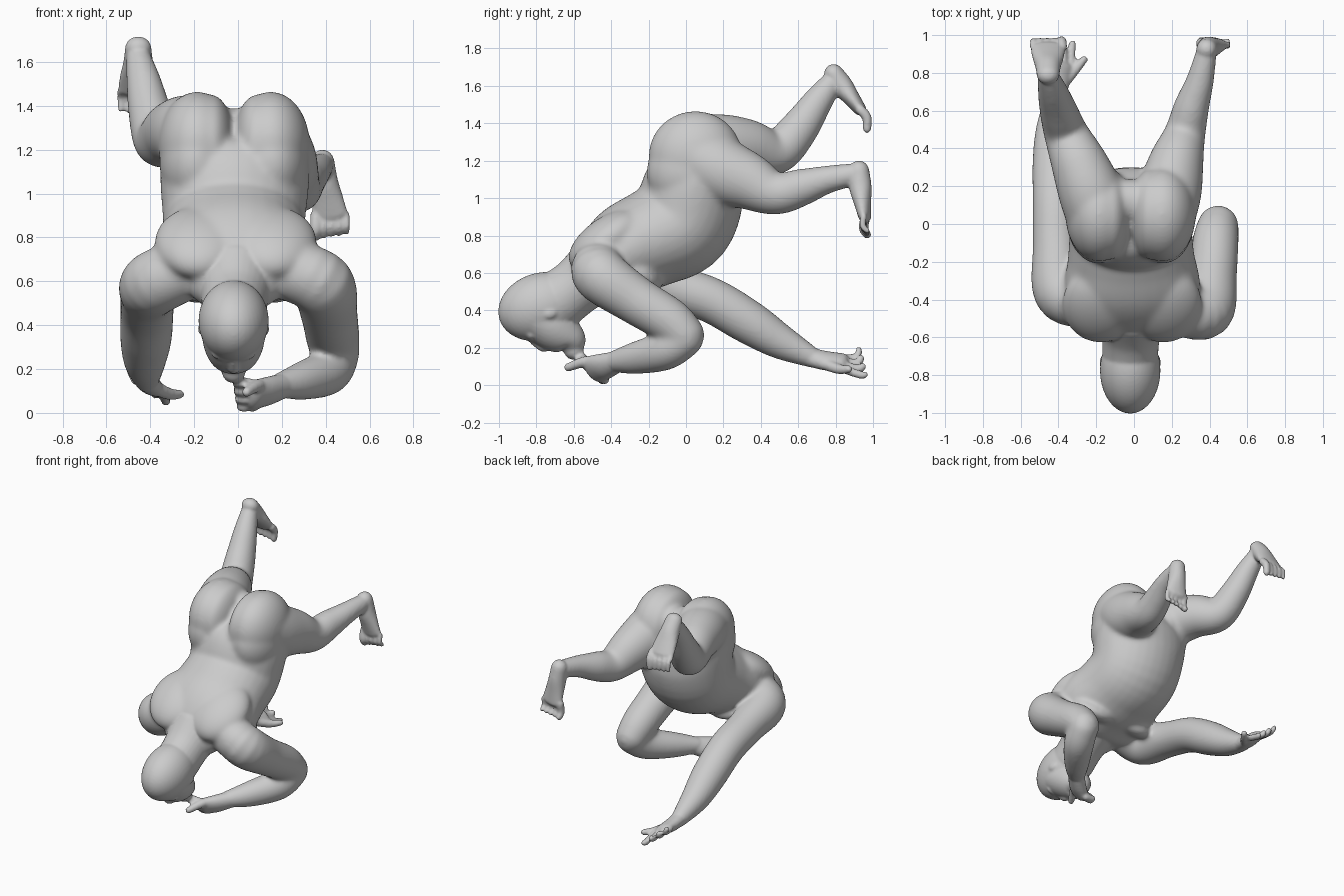
import bpy, bmesh
from math import sin, cos, pi
from mathutils import Vector, Matrix, Euler

bm = bmesh.new()
X = Vector((1, 0, 0))


def catmull(p, steps):
    """Smooth interpolation of (x, y, z, half width, half depth) stations."""
    out = []
    for i in range(len(p) - 1):
        a, b, c, d = p[max(i - 1, 0)], p[i], p[i + 1], p[min(i + 2, len(p) - 1)]
        for s in range(steps):
            t = s / steps
            out.append([0.5 * (2 * q1 + (q2 - q0) * t + (2 * q0 - 5 * q1 + 4 * q2 - q3) * t * t
                               + (3 * q1 - q0 - 3 * q2 + q3) * t ** 3)
                        for q0, q1, q2, q3 in zip(a, b, c, d)])
    return out + [list(p[-1])]


def sweep(pts, ref=X, steps=6, n=32):
    """Closed round-ended tube with elliptical sections along the stations."""
    pts = [tuple(p) if len(p) == 5 else (*p, p[3]) for p in pts]
    st = catmull(pts, steps)
    pos = [Vector(s[:3]) for s in st]
    tan = [(pos[min(i + 1, len(pos) - 1)] - pos[max(i - 1, 0)]).normalized() for i in range(len(pos))]
    rings = [(pos[i], tan[i], st[i][3], st[i][4]) for i in range(len(st))]

    def cap(ring, sign):
        c, t, w, d = ring
        return [(c + t * sign * min(w, d) * sin(a), t, w * cos(a), d * cos(a)) for a in (0.4, 0.8, 1.15, 1.45)]
    rings = cap(rings[0], -1)[::-1] + rings + cap(rings[-1], 1)
    loops = []
    for c, t, w, d in rings:
        u = (ref - t * ref.dot(t)).normalized()
        v = t.cross(u)
        loops.append([bm.verts.new(c + u * w * cos(2 * pi * k / n) + v * d * sin(2 * pi * k / n)) for k in range(n)])
    for a, b in zip(loops, loops[1:]):
        for k in range(n):
            bm.faces.new((a[k], a[(k + 1) % n], b[(k + 1) % n], b[k]))
    bm.faces.new(loops[0][::-1])
    bm.faces.new(loops[-1])


def blob(c, r, rot=(0, 0, 0)):
    """Ellipsoid."""
    m = Matrix.LocRotScale(Vector(c), Euler(rot), Vector(r))
    bmesh.ops.create_uvsphere(bm, u_segments=40, v_segments=24, radius=1, matrix=m)


def digits(start, end, tip_start, tip_end, bend, radii):
    """Row of bent fingers or toes between two base points and two tip points."""
    for i, r in enumerate(radii):
        f = i / (len(radii) - 1)
        a = Vector(start).lerp(Vector(end), f)
        b = Vector(tip_start).lerp(Vector(tip_end), f)
        m = (a + b) / 2 + Vector(bend)
        sweep([(*a, r), (*m, r), (*b, r * 0.85)], ref=Vector((0.6, 0.3, 0.74)), steps=3, n=10)


def fuse(name, bm, voxel, repeat):
    """Object whose overlapping volumes are fused into one softened skin."""
    bmesh.ops.recalc_face_normals(bm, faces=bm.faces)
    mesh = bpy.data.meshes.new(name)
    bm.to_mesh(mesh)
    ob = bpy.data.objects.new(name, mesh)
    bpy.context.collection.objects.link(ob)
    rm = ob.modifiers.new("fuse", 'REMESH')
    rm.mode = 'VOXEL'
    rm.voxel_size = voxel
    rm.use_smooth_shade = True
    sm = ob.modifiers.new("soften", 'SMOOTH')
    sm.factor = 0.5
    sm.iterations = repeat
    return ob


# torso: pelvis, belly, chest, shoulders
sweep([(-.015, .12, 1.27, .23, .12), (-.015, .09, 1.17, .325, .22), (-.015, .045, 1.06, .34, .272),
       (-.018, -.02, .875, .325, .28), (-.015, -.17, .79, .335, .265), (-.01, -.315, .725, .36, .245),
       (-.01, -.44, .64, .345, .195), (-.01, -.50, .59, .22, .14)])
# buttocks with full inner sides, pectorals, shoulder blades
for s in (-1, 1):
    blob((-.018 + s * .168, .05, 1.225), (.177, .25, .24))
    blob((-.018 + s * .172, .03, 1.14), (.168, .24, .225))
    blob((-.018 + s * .105, .05, 1.22), (.108, .24, .232))
    blob((-.01 + s * .16, -.25, .61), (.17, .15, .07), (-.7, 0, 0))
    blob((-.01 + s * .165, -.425, .775), (.205, .235, .12), (.62, 0, 0))
# upper and bent arm on +x
sweep([(.24, -.45, .65, .14), (.38, -.46, .59, .148), (.415, -.27, .455, .13), (.432, -.09, .345, .122),
       (.445, -.01, .27, .11)])
sweep([(.45, -.005, .25, .10), (.405, -.11, .185, .105), (.29, -.27, .145, .087), (.19, -.39, .125, .058)],
      ref=Vector((0, 0, 1)))
# stretched arm on -x
sweep([(-.25, -.41, .65, .14), (-.385, -.36, .59, .148), (-.412, -.12, .53, .125), (-.415, .12, .46, .122),
       (-.42, .33, .34, .118), (-.425, .50, .235, .096), (-.415, .68, .145, .056)])
# leg on +x
sweep([(.155, .06, 1.22, .175), (.19, .18, 1.15, .17, .18), (.225, .33, 1.09, .146, .155),
       (.27, .48, 1.025, .11, .115), (.305, .62, 1.058, .094, .10), (.35, .76, 1.10, .074, .075),
       (.385, .92, 1.13, .055, .06)])
# leg on -x
sweep([(-.19, .06, 1.26, .175), (-.235, .18, 1.28, .17), (-.29, .32, 1.275, .15), (-.36, .48, 1.245, .118, .12),
       (-.40, .60, 1.365, .10, .105), (-.43, .70, 1.51, .08, .082), (-.455, .785, 1.625, .058, .06)])

# the trunk and limbs are blended strongly first
core = fuse("trunk_and_limbs", bm, 0.012, 16)
smooth = core.evaluated_get(bpy.context.evaluated_depsgraph_get()).to_mesh()
bm.clear()
bm.from_mesh(smooth)
bpy.data.objects.remove(core)

# neck and head
sweep([(-.01, -.47, .62, .19, .18), (-.015, -.58, .53, .155, .155), (-.02, -.68, .455, .148, .16)])
blob((-.02, -.775, .42), (.16, .233, .18), (.3, 0, 0))
sweep([(-.02, -.80, .37, .148, .13), (-.02, -.70, .30, .132, .125), (-.02, -.62, .24, .095, .09),
       (-.02, -.60, .19, .055, .055)])
# nose, lips, brow, ears
sweep([(-.02, -.82, .235, .018), (-.02, -.775, .205, .024), (-.02, -.755, .205, .028)], steps=3, n=10)
blob((-.02, -.69, .20), (.045, .03, .025))
blob((-.02, -.83, .265), (.10, .035, .03), (-.6, 0, 0))
for s in (-1, 1):
    blob((-.02 + s * .142, -.72, .385), (.018, .04, .028), (.3, 0, s * .3))

# curled hand on +x
sweep([(.21, -.37, .125, .058, .055), (.14, -.44, .10, .075, .053), (.08, -.49, .085, .085, .045)],
      ref=Vector((0, -.75, .65)))
digits((.07, -.435, .03), (.06, -.54, .13), (.03, -.45, .025), (.02, -.57, .135), (-.05, 0, .01),
       (.026, .029, .029, .027))
sweep([(.13, -.46, .12, .032), (.09, -.54, .125, .03), (.04, -.63, .095, .023)], ref=Vector((0, 0, 1)), steps=3, n=10)
# open hand on -x
sweep([(-.415, .66, .15, .055, .05), (-.405, .75, .13, .068, .045), (-.39, .83, .12, .08, .036)],
      ref=Vector((.85, 0, -.5)))
digits((-.455, .83, .145), (-.335, .84, .085), (-.49, .925, .19), (-.325, .955, .055), (0, .035, -.015),
       (.02, .022, .023, .022))
sweep([(-.37, .75, .11, .032), (-.31, .82, .085, .028), (-.265, .87, .085, .021)], steps=3, n=10)

# feet with heels and toes
sweep([(.385, .925, 1.145, .055, .055), (.395, .932, 1.06, .06, .06), (.41, .945, .97, .072, .045),
       (.42, .955, .905, .082, .034)], ref=Vector((1, -.15, .1)))
digits((.355, .96, .90), (.495, .95, .90), (.355, .968, .805), (.495, .97, .825), (0, -.015, -.012),
       (.027, .019, .018, .018, .017))
sweep([(-.455, .79, 1.665, .06, .052), (-.455, .835, 1.60, .068, .058), (-.455, .885, 1.535, .084, .045),
       (-.455, .93, 1.475, .092, .034)], ref=X)
digits((-.38, .935, 1.47), (-.535, .935, 1.47), (-.385, .968, 1.37), (-.535, .968, 1.385), (0, .016, .01),
       (.027, .019, .018, .018, .017))

# one continuous skin over everything
fuse("figure_body", bm, 0.0095, 4)
bm.free()
